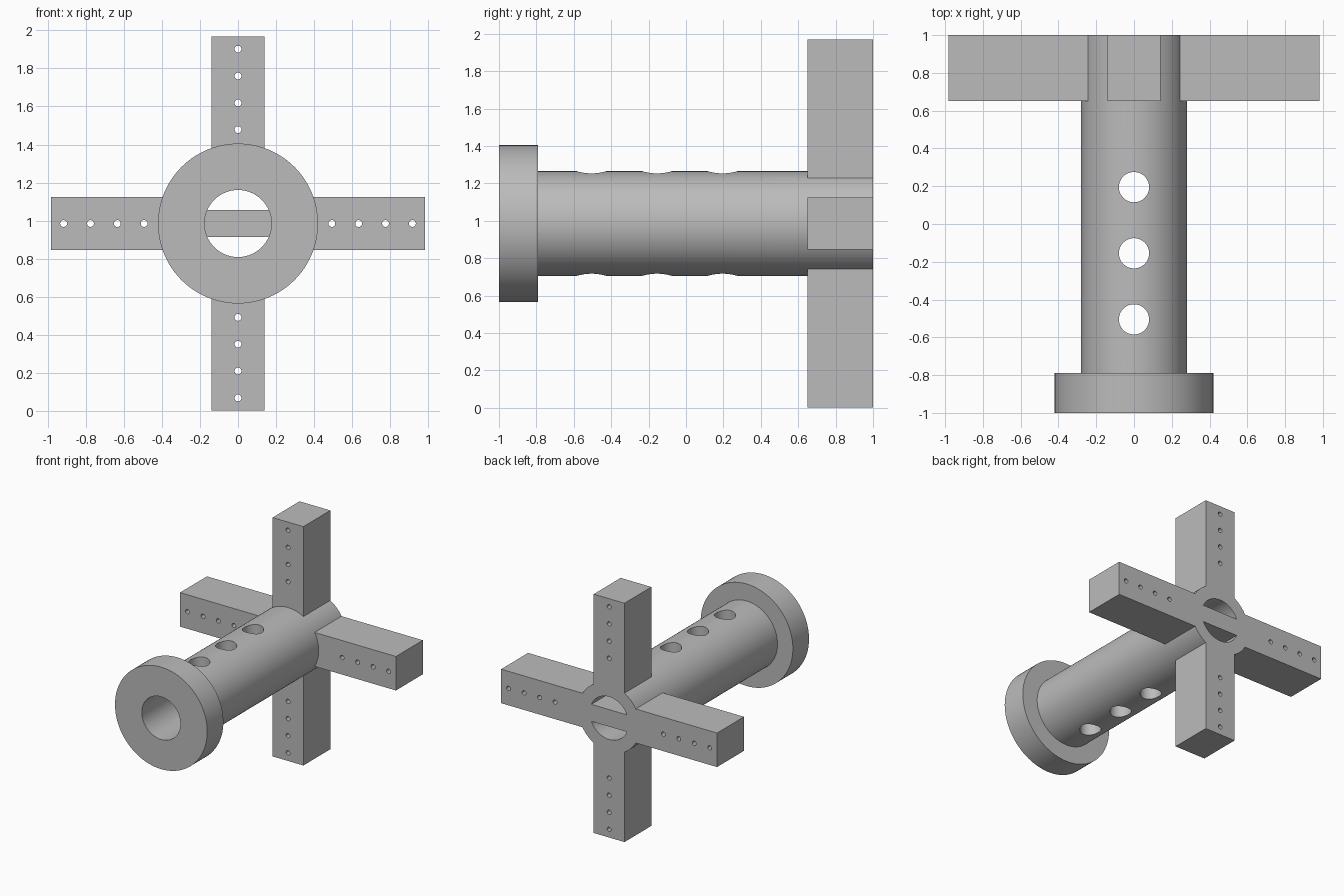
import bpy, bmesh, math
from mathutils import Matrix, Vector

if "Cube" in bpy.data.objects:
    bpy.data.objects.remove(bpy.data.objects["Cube"])

CZ = 0.985           # height of the tube axis
BORE, TUBE, FLANGE = 0.176, 0.28, 0.42
ARM_FRONT, BACK = 0.65, 1.0

grey = bpy.data.materials.new("plain grey")
grey.use_nodes = True
grey.diffuse_color = (0.5, 0.5, 0.5, 1)
grey.node_tree.nodes["Principled BSDF"].inputs["Base Color"].default_value = (0.5, 0.5, 0.5, 1)


def make_object(name, bm):
    bmesh.ops.recalc_face_normals(bm, faces=bm.faces)
    mesh = bpy.data.meshes.new(name)
    bm.to_mesh(mesh)
    bm.free()
    mesh.materials.append(grey)
    obj = bpy.data.objects.new(name, mesh)
    bpy.context.collection.objects.link(obj)
    return obj


def add_box(bm, low, high):
    low, high = Vector(low), Vector(high)
    place = Matrix.Translation((low + high) / 2) @ Matrix.Diagonal((*(high - low), 1))
    bmesh.ops.create_cube(bm, size=1, matrix=place)


def add_rod(bm, centre, radius, length, turn=Matrix(), sides=48):
    bmesh.ops.create_cone(bm, cap_ends=True, segments=sides, radius1=radius, radius2=radius,
                          depth=length, matrix=Matrix.Translation(centre) @ turn)


def combine(target, tool, operation):
    tool.hide_render = True
    mod = target.modifiers.new(operation, "BOOLEAN")
    mod.operation, mod.object, mod.solver = operation, tool, "EXACT"
    bpy.ops.object.select_all(action="DESELECT")
    bpy.context.view_layer.objects.active = target
    target.select_set(True)
    bpy.ops.object.modifier_apply(modifier=mod.name)
    bpy.data.objects.remove(tool)


# Flanged hollow tube, turned about the y axis
bm = bmesh.new()
profile = [(BORE, -1), (FLANGE, -1), (FLANGE, -0.79), (TUBE, -0.79), (TUBE, BACK), (BORE, BACK)]
verts = [bm.verts.new((r, y, CZ)) for r, y in profile]
edges = [bm.edges.new((verts[i - 1], verts[i])) for i in range(len(verts))]
bmesh.ops.spin(bm, geom=verts + edges, cent=(0, 0, CZ), axis=(0, 1, 0),
               angle=math.tau, steps=96, use_merge=True)
bmesh.ops.remove_doubles(bm, verts=bm.verts, dist=0.0001)
body = make_object("flanged_tube_with_arms", bm)

# Four square arms rooted in the tube wall, and the bar across the bore
bm = bmesh.new()
for side in (-1, 1):
    a, b = sorted((side * 0.22, side * 0.983))
    add_box(bm, (a, ARM_FRONT, CZ - 0.14), (b, BACK, CZ + 0.14))
    add_box(bm, (-0.14, ARM_FRONT, CZ + a), (0.14, BACK, CZ + b))
combine(body, make_object("arms", bm), "UNION")
bm = bmesh.new()
add_box(bm, (-0.2, ARM_FRONT, CZ - 0.07), (0.2, BACK, CZ + 0.07))
combine(body, make_object("cross_bar", bm), "UNION")

# Vertical holes through the tube, and small holes along each arm
bm = bmesh.new()
for i in range(3):
    add_rod(bm, (0, -0.505 + 0.35 * i, CZ), 0.08, 0.8)
along_y = Matrix.Rotation(math.pi / 2, 4, "X")
for i in range(4):
    d = 0.493 + 0.141 * i
    for x, z in ((d, 0), (-d, 0), (0, d), (0, -d)):
        add_rod(bm, (x, 0.825, CZ + z), 0.018, 0.5, along_y, 24)
combine(body, make_object("hole_cutter", bm), "DIFFERENCE")

bpy.ops.object.shade_smooth_by_angle(angle=math.radians(30))
